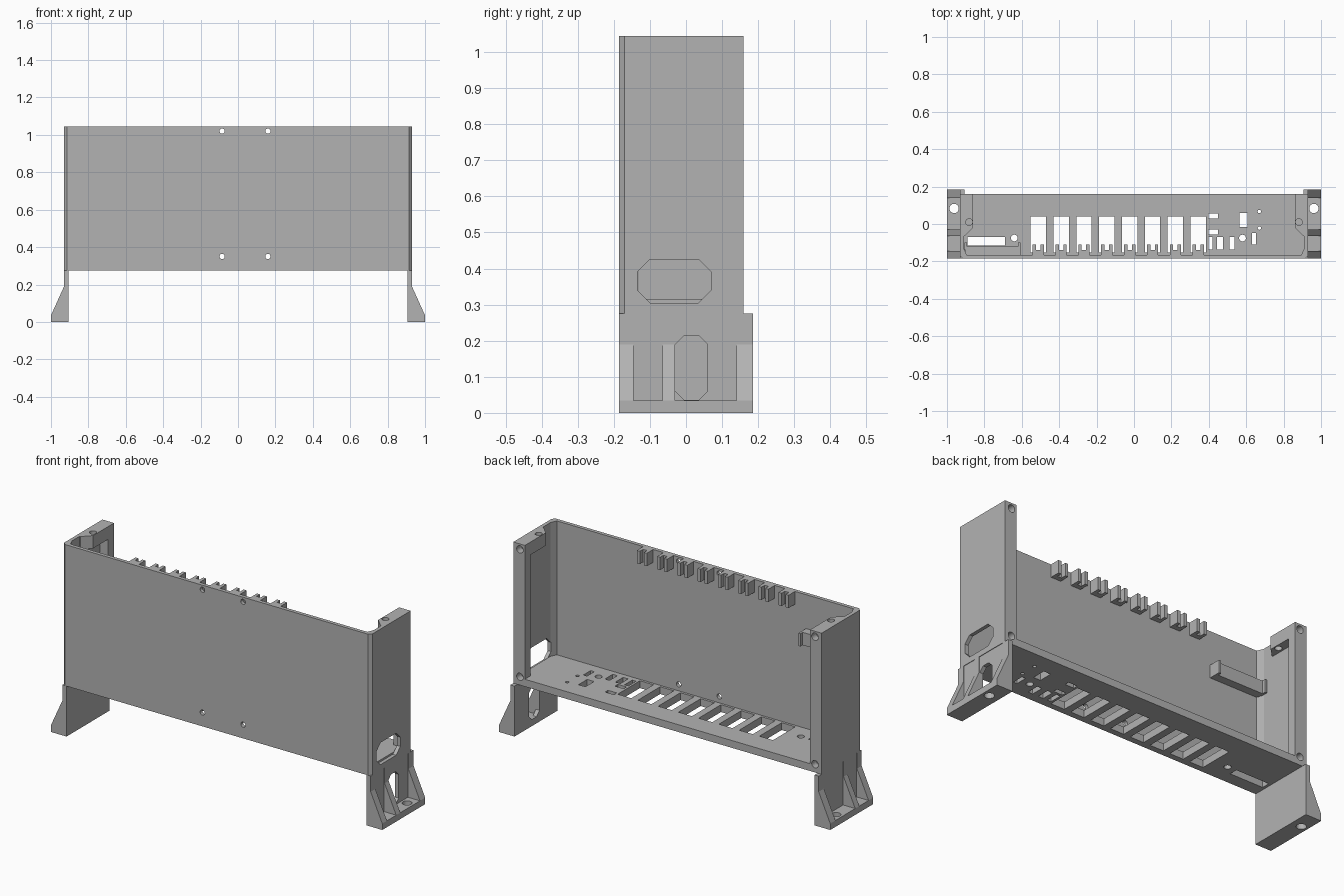
import bpy, bmesh, math

old = bpy.data.objects.get("Cube")
if old:
    bpy.data.objects.remove(old, do_unlink=True)

grey = bpy.data.materials.new("plain_grey")
grey.use_nodes = True
colour = (0.45, 0.45, 0.45, 1)
grey.diffuse_color = colour
grey.node_tree.nodes["Principled BSDF"].inputs["Base Color"].default_value = colour

# Place a flat point (a, b) at depth t along the extrusion axis
PLACE = {"X": lambda a, b, t: (t, a, b),
         "Y": lambda a, b, t: (a, t, b),
         "Z": lambda a, b, t: (a, b, t)}


def rect(a0, a1, b0, b1, c=0):
    """Rectangle, with corners cut by c when given."""
    if not c:
        return [(a0, b0), (a1, b0), (a1, b1), (a0, b1)]
    return [(a0 + c, b0), (a1 - c, b0), (a1, b0 + c), (a1, b1 - c),
            (a1 - c, b1), (a0 + c, b1), (a0, b1 - c), (a0, b0 + c)]


def circle(a, b, r, n=24):
    return [(a + r * math.cos(2 * math.pi * i / n),
             b + r * math.sin(2 * math.pi * i / n)) for i in range(n)]


def flip(points, s):
    return [(s * a, b) for a, b in points]


def solid(name, prisms):
    """Object made of prisms, each (axis, outline, start, end)."""
    bm = bmesh.new()
    for axis, outline, t0, t1 in prisms:
        put = PLACE[axis]
        low = [bm.verts.new(put(a, b, t0)) for a, b in outline]
        high = [bm.verts.new(put(a, b, t1)) for a, b in outline]
        bm.faces.new(low)
        bm.faces.new(high)
        for i in range(len(low)):
            j = (i + 1) % len(low)
            bm.faces.new((low[i], low[j], high[j], high[i]))
    bmesh.ops.recalc_face_normals(bm, faces=bm.faces)
    mesh = bpy.data.meshes.new(name)
    bm.to_mesh(mesh)
    bm.free()
    mesh.materials.append(grey)
    obj = bpy.data.objects.new(name, mesh)
    bpy.context.collection.objects.link(obj)
    return obj


def cut(obj, prisms):
    """Cut the prisms out of the object and drop the cutter."""
    cutter = solid("cutter", prisms)
    cutter.hide_render = True
    mod = obj.modifiers.new("cut", "BOOLEAN")
    mod.operation = "DIFFERENCE"
    mod.solver = "EXACT"
    mod.object = cutter
    bpy.context.view_layer.update()
    graph = bpy.context.evaluated_depsgraph_get()
    mesh = bpy.data.meshes.new_from_object(obj.evaluated_get(graph))
    obj.modifiers.clear()
    obj.data = mesh
    bpy.data.objects.remove(cutter, do_unlink=True)


BOTTOM, TOP, FLOOR = 0.275, 1.045, 0.315
BACK, FRONT, INNER = 0.16, -0.185, -0.165

# Shell: front wall, side walls and back posts in one plan outline
half_in = [(0.86, BACK), (0.86, 0.11), (0.91, 0.11), (0.91, -0.13), (0.895, INNER)]
half_out = [(0.93, BACK), (0.93, -0.17), (0.915, FRONT)]
inside = half_in + flip(half_in, -1)[::-1]
outside = half_out + flip(half_out, -1)[::-1]
shell = solid("shell", [("Z", outside + inside[::-1], BOTTOM, TOP)])
holes = [("Y", circle(x, z, 0.014), -0.3, -0.14)
         for x in (-0.085, 0.16) for z in (0.35, 1.02)]
holes += [("Y", circle(s * 0.89, z, 0.02), 0.12, 0.3)
          for s in (-1, 1) for z in (0.32, 1.015)]
holes.append(("X", rect(-0.135, 0.07, 0.305, 0.425, 0.035), 0.88, 1.0))
cut(shell, holes)

# Floor with its slots and openings
floor = solid("floor", [("Z", inside, BOTTOM, FLOOR)])
centres = [-0.512 + 0.1222 * i for i in range(8)]
openings = [rect(x - 0.041, x + 0.041, -0.152, 0.04) for x in centres]
openings += [
    rect(-0.89, -0.69, -0.115, -0.07),
    rect(0.397, 0.45, 0.03, 0.055),
    rect(0.397, 0.45, -0.055, -0.03),
    rect(0.397, 0.42, -0.137, -0.07),
    rect(0.445, 0.475, -0.137, -0.07),
    rect(0.51, 0.538, -0.137, -0.07),
    rect(0.63, 0.652, -0.11, -0.047),
    rect(0.565, 0.607, -0.015, 0.06),
    circle(-0.64, -0.075, 0.018),
    circle(0.58, -0.075, 0.018),
    circle(0.67, 0.067, 0.009),
    circle(0.67, -0.022, 0.009)]
cut(floor, [("Z", o, 0.2, 0.4) for o in openings])

for s, side in ((1, "left"), (-1, "right")):
    # Screw block at the top of each side wall
    plan = [(0.86, 0.11), (0.91, 0.11), (0.91, -0.065), (0.905, -0.065), (0.86, -0.02)]
    block = solid(side + "_top_block", [("Z", flip(plan, s), 0.975, TOP)])
    cut(block, [("Z", circle(s * 0.882, 0.01, 0.018), 0.9, 1.1)])

    # Foot: sloped bracket with pockets leaving three ribs
    profile = [(0.905, 0), (1, 0), (1, 0.035), (0.93, 0.19), (0.93, BOTTOM), (0.905, BOTTOM)]
    foot = solid(side + "_foot", [("Y", flip(profile, s), FRONT, 0.185)])
    cuts = [("X", rect(y0, y1, 0.035, 0.3), s * 0.927, s * 1.1)
            for y0, y1 in ((-0.145, -0.065), (-0.03, 0.14))]
    cut(foot, cuts)
    cut(foot, [("Z", circle(s * 0.962, 0.083, 0.025), -0.1, 0.1)])
    if s > 0:
        cut(foot, [("X", rect(-0.03, 0.06, 0.036, 0.215, 0.025), 0.85, 0.95)])

# Row of cable clips along the top of the front wall
for i, x in enumerate(centres):
    parts = [("Z", rect(x - 0.012, x + 0.012, INNER, -0.138), 0.975, TOP)]
    for s in (-1, 1):
        prong = flip([(0.012, INNER), (0.03, INNER), (0.03, -0.11), (0.012, -0.11)], s)
        parts.append(("Z", [(x + a, b) for a, b in prong], 0.975, TOP))
    solid("cable_clip_%d" % (i + 1), parts)

# Cable ledge on the front wall, with an end tab
solid("cable_ledge", [
    ("Z", rect(-0.9, -0.62, INNER, -0.12), 0.79, 0.86),
    ("Z", rect(-0.62, -0.608, INNER, -0.1), 0.79, 0.86),
    ("Z", rect(-0.905, -0.893, -0.14, -0.1), 0.79, 0.86)])
